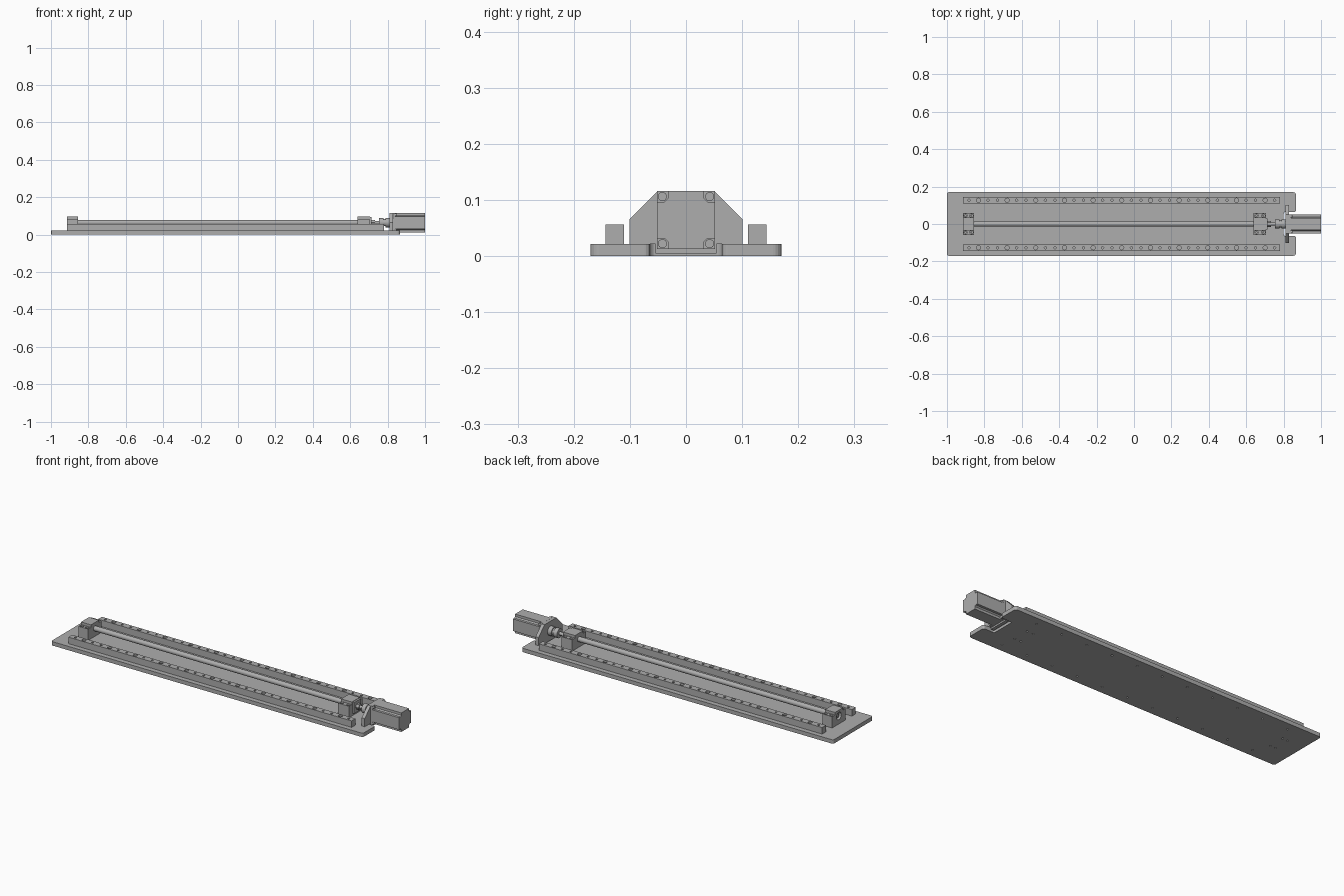
import bpy, bmesh, math
from mathutils import Matrix

if "Cube" in bpy.data.objects:
    bpy.data.objects.remove(bpy.data.objects["Cube"])

grey = bpy.data.materials.new("machine grey")
grey.use_nodes = True
COLOUR = (0.42, 0.42, 0.42, 1)
grey.diffuse_color = COLOUR
grey.node_tree.nodes["Principled BSDF"].inputs["Base Color"].default_value = COLOUR

AXIS_Z = 0.064          # height of the drive axis
DECK = 0.021            # top of the base plate


def finish(name, bm):
    bmesh.ops.recalc_face_normals(bm, faces=bm.faces)
    me = bpy.data.meshes.new(name)
    bm.to_mesh(me)
    bm.free()
    me.materials.append(grey)
    ob = bpy.data.objects.new(name, me)
    bpy.context.collection.objects.link(ob)
    return ob


def extrude(name, pts, a, b, axis="x"):
    """Extrude a profile: (y, z) along x, or (x, y) along z."""
    bm = bmesh.new()
    place = (lambda u, v: (a, u, v)) if axis == "x" else (lambda u, v: (u, v, a))
    face = bm.faces.new([bm.verts.new(place(u, v)) for u, v in pts])
    top = bmesh.ops.extrude_face_region(bm, geom=[face])["geom"]
    move = (b - a, 0, 0) if axis == "x" else (0, 0, b - a)
    bmesh.ops.translate(bm, vec=move, verts=[g for g in top if isinstance(g, bmesh.types.BMVert)])
    return finish(name, bm)


def add_cyl(bm, centre, r, length, axis="x", sides=32):
    m = Matrix.Translation(centre)
    if axis == "x":
        m = m @ Matrix.Rotation(math.pi / 2, 4, "Y")
    bmesh.ops.create_cone(bm, cap_ends=True, segments=sides, radius1=r, radius2=r,
                          depth=length, matrix=m)


def shaft(name, x0, x1, r, sides=32):
    bm = bmesh.new()
    add_cyl(bm, ((x0 + x1) / 2, 0, AXIS_Z), r, x1 - x0, "x", sides)
    ob = finish(name, bm)
    if sides > 8:
        smooth(ob)
    return ob


def smooth(ob):
    bpy.ops.object.select_all(action="DESELECT")
    ob.select_set(True)
    bpy.context.view_layer.objects.active = ob
    bpy.ops.object.shade_smooth_by_angle(angle=math.radians(35))


def drill(ob, holes, axis="z"):
    """Cut round holes, each given as (centre, radius, length)."""
    bm = bmesh.new()
    for c, r, length in holes:
        add_cyl(bm, c, r, length, axis, 16)
    cutter = finish(ob.name + "_cutter", bm)
    mod = ob.modifiers.new("holes", "BOOLEAN")
    mod.object, mod.operation, mod.solver = cutter, "DIFFERENCE", "EXACT"
    bpy.context.view_layer.objects.active = ob
    bpy.ops.object.modifier_apply(modifier=mod.name)
    bpy.data.objects.remove(cutter)


def mirrored(half):
    return half + [(-u, v) for u, v in reversed(half)]


def arc(cx, cy, r, start, end, n=5):
    return [(cx + r * math.cos(math.radians(start + (end - start) * i / n)),
             cy + r * math.sin(math.radians(start + (end - start) * i / n))) for i in range(n + 1)]


# Hole layout shared by rails and base
pitch, first, rail_y = 0.0511, -0.883, 0.127
stations = [first + pitch * i for i in range(33)]
bolt_xs = stations[1::3]
blocks = {"end_support": (-0.915, -0.856), "drive_support": (0.64, 0.705)}


def block_bolts(x0, x1):
    return [(x, y) for x in (x0 + 0.014, x1 - 0.014) for y in (-0.045, 0.045)]


# Base plate with rounded corners and a notch for the motor
right, notch = 0.866, 0.80
lower = arc(-0.99, -0.16, 0.01, 180, 270) + arc(right - 0.015, -0.155, 0.015, -90, 0)
lower += arc(right - 0.01, -0.074, 0.01, 0, 90) + arc(notch + 0.01, -0.054, 0.01, 270, 180)
outline = lower + [(x, -y) for x, y in reversed(lower)]
base = extrude("base_plate", outline, 0, DECK, "z")
holes = [((x, s * rail_y, 0.01), 0.005, 0.06) for x in bolt_xs for s in (-1, 1)]
holes += [((x, y, 0.01), 0.005, 0.06) for b in blocks.values() for x, y in block_bolts(*b)]
drill(base, holes)

# Linear rails with alternating counterbored and plain holes
for side, label in ((1, "left"), (-1, "right")):
    y = side * rail_y
    w = 0.0165
    rail = extrude(label + "_rail", [(y - w, DECK), (y + w, DECK), (y + w, 0.056), (y - w, 0.056)],
                   -0.915, 0.78)
    drill(rail, [((x, y, 0.056), 0.011 if i % 3 == 1 else 0.006, 0.03)
                 for i, x in enumerate(stations)])
    bm = bmesh.new()
    for x in bolt_xs:
        add_cyl(bm, (x, y, 0.044), 0.007, 0.008, "z", 12)
    finish(label + "_rail_screws", bm)

# Screw support blocks: raised bearing housing between bolted shoulders
for name, (x0, x1) in blocks.items():
    body = extrude(name, mirrored([(0.058, DECK), (0.058, 0.082), (0.034, 0.082), (0.034, 0.096)]),
                   x0, x1)
    drill(body, [((x, y, 0.08), 0.009, 0.03) for x, y in block_bolts(x0, x1)])
    bm = bmesh.new()
    for x, y in block_bolts(x0, x1):
        add_cyl(bm, (x, y, 0.069), 0.006, 0.01, "z", 6)
    finish(name + "_screws", bm)
drill(bpy.data.objects["end_support"], [((-0.915, 0, AXIS_Z), 0.02, 0.03)], "x")

# Drive screw, bearing cap and lock nut
shaft("drive_screw", -0.857, 0.642, 0.0135)
shaft("screw_end", -0.91, -0.85, 0.009)
cap = extrude("bearing_cap", [(-0.03, 0.034), (0.03, 0.034), (0.03, 0.094), (-0.03, 0.094)],
              0.704, 0.715)
shaft("lock_nut", 0.715, 0.732, 0.016, 6)
shaft("drive_journal", 0.70, 0.77, 0.009)

# Flexible coupling: two hubs around a thinner middle
shaft("coupling_screw_hub", 0.755, 0.778, 0.025)
shaft("coupling_middle", 0.777, 0.79, 0.019)
shaft("coupling_motor_hub", 0.789, 0.811, 0.025)
shaft("motor_shaft", 0.80, 0.83, 0.008)

# Motor bracket with sloping shoulders and a tongue into the notch
extrude("motor_bracket", mirrored([(0.054, 0.004), (0.054, DECK), (0.101, DECK),
                                   (0.101, 0.065), (0.051, 0.115)]), 0.811, 0.829)

# Motor: square flange, long body with relieved corners, corner screws
h = 0.0515
extrude("motor_flange", [(-h, AXIS_Z - h), (h, AXIS_Z - h), (h, AXIS_Z + h), (-h, AXIS_Z + h)],
        0.828, 0.84)
corner = [(h, h - 0.019), (h - 0.013, h - 0.019), (h - 0.019, h - 0.013), (h - 0.019, h)]
profile = []
for k in range(4):
    c, s = round(math.cos(k * math.pi / 2)), round(math.sin(k * math.pi / 2))
    profile += [(c * u - s * v, s * u + c * v + AXIS_Z) for u, v in corner]
extrude("motor_body", profile, 0.839, 1.0)
bm = bmesh.new()
for sy in (-1, 1):
    for sz in (-1, 1):
        add_cyl(bm, (0.843, sy * 0.042, AXIS_Z + sz * 0.042), 0.008, 0.008, "x", 16)
finish("motor_screws", bm)
